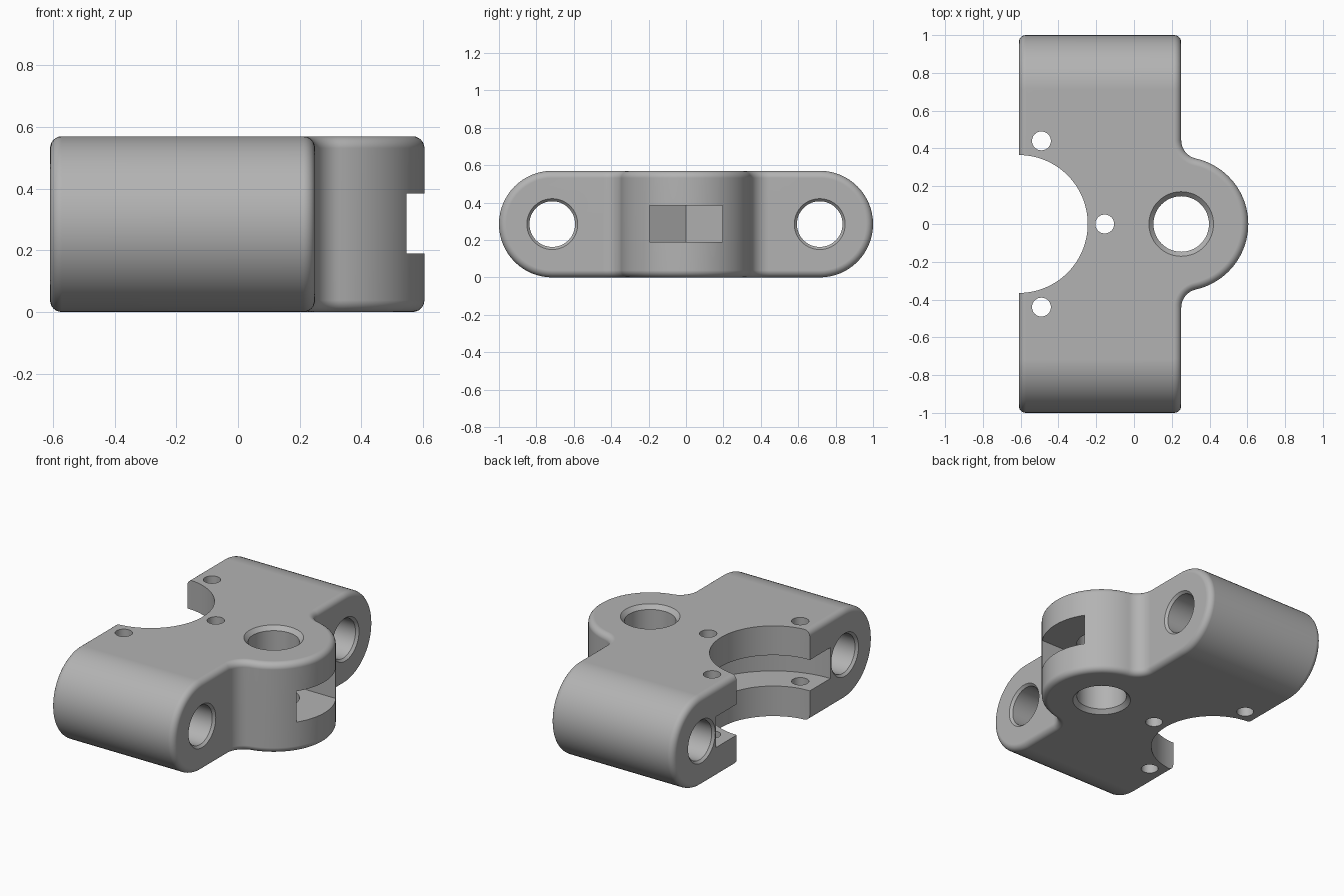
import bpy, bmesh
from math import pi, sin, cos, atan2, sqrt, radians
from mathutils import Matrix, Vector

if "Cube" in bpy.data.objects:
    bpy.data.objects.remove(bpy.data.objects["Cube"], do_unlink=True)

H = 0.57                      # block thickness
MID = H / 2
BACK, FACE = -0.61, 0.25      # flat end planes along x
END_Y = 0.715                 # axis of the rounded ends
BOSS_R, FILLET, EDGE = 0.355, 0.10, 0.038
SLOT_LOW, SLOT_HIGH = 0.19, 0.385


def make_object(name, bm):
    bmesh.ops.recalc_face_normals(bm, faces=bm.faces[:])
    mesh = bpy.data.meshes.new(name)
    bm.to_mesh(mesh)
    bm.free()
    obj = bpy.data.objects.new(name, mesh)
    bpy.context.scene.collection.objects.link(obj)
    return obj


def arc(cx, cy, r, a0, a1, n):
    steps = [a0 + (a1 - a0) * i / n for i in range(n + 1)]
    return [(cx + r * cos(a), cy + r * sin(a)) for a in steps]


def prism(outline, z0, z1):
    bm = bmesh.new()
    base = bm.faces.new([bm.verts.new((x, y, z0)) for x, y in outline])
    ext = bmesh.ops.extrude_face_region(bm, geom=[base])
    top = [g for g in ext["geom"] if isinstance(g, bmesh.types.BMVert)]
    bmesh.ops.translate(bm, verts=top, vec=(0, 0, z1 - z0))
    return bm


def cylinder(cx, cy, r, z0, z1, n=64):
    return prism(arc(cx, cy, r, 0, 2 * pi, n)[:-1], z0, z1)


def chamfered_bore(r, r_mouth, depth, half, n=64):
    """Cutter along z, widening at both mouths and running past them."""
    over = 0.05
    slope = (r_mouth - r) / depth * over
    profile = [(r_mouth + slope, -half - over), (r, -half + depth),
               (r, half - depth), (r_mouth + slope, half + over)]
    bm = bmesh.new()
    rings = [[bm.verts.new((x, y, z)) for x, y in arc(0, 0, rad, 0, 2 * pi, n)[:-1]]
             for rad, z in profile]
    for a, b in zip(rings, rings[1:]):
        for i in range(n):
            j = (i + 1) % n
            bm.faces.new((a[i], a[j], b[j], b[i]))
    bm.faces.new(rings[0])
    bm.faces.new(rings[-1])
    return bm


# Block outline with the round boss blended into its face
fy = sqrt((BOSS_R + FILLET) ** 2 - FILLET ** 2)
tangent = atan2(fy, FILLET)
outline = [(BACK, -END_Y), (FACE, -END_Y)]
outline += arc(FACE + FILLET, -fy, FILLET, pi, pi - tangent, 12)[:-1]
outline += arc(FACE, 0, BOSS_R, -tangent, tangent, 48)
outline += arc(FACE + FILLET, fy, FILLET, tangent - pi, -pi, 12)[1:]
outline += [(FACE, END_Y), (BACK, END_Y)]
bm = prism(outline, 0, H)

# Half-round ends, swept from the top edge down to the bottom edge
for side in (1, -1):
    def on_end(v):
        return abs(v.co.y - side * END_Y) < 1e-4
    flat = [f for f in bm.faces if all(on_end(v) for v in f.verts)]
    bmesh.ops.delete(bm, geom=flat, context="FACES_ONLY")
    rim = [e for e in bm.edges if all(on_end(v) and v.co.z > MID for v in e.verts)]
    bmesh.ops.spin(bm, geom=rim + list(rim[0].verts), cent=(0, side * END_Y, MID),
                   axis=(1, 0, 0), angle=-side * pi, steps=32)
    bmesh.ops.remove_doubles(bm, verts=bm.verts[:], dist=1e-4)
    bmesh.ops.holes_fill(bm, edges=[e for e in bm.edges if e.is_boundary], sides=0)
    seam = [e for e in bm.edges if all(on_end(v) for v in e.verts)
            and abs(e.verts[0].co.z - e.verts[1].co.z) > H * 0.9]
    bmesh.ops.dissolve_edges(bm, edges=seam, use_verts=False)

# Rounded outer edges
bmesh.ops.recalc_face_normals(bm, faces=bm.faces[:])
sharp = [e for e in bm.edges if e.is_manifold and e.calc_face_angle() > radians(60)]
bmesh.ops.bevel(bm, geom=sharp, offset=EDGE, offset_type="OFFSET", segments=6,
                profile=0.5, affect="EDGES", clamp_overlap=False)
block = make_object("mounting_block", bm)

# Cutters: round seat, flange groove and bolt holes
LOW, HIGH = -0.1, H + 0.1
cutters = [("round_seat", cylinder(BACK, 0, 0.365, LOW, HIGH, 96)),
           ("flange_groove", cylinder(BACK, 0, 0.57, SLOT_LOW, SLOT_HIGH, 96))]
for x, y in ((-0.49, 0.44), (-0.49, -0.44), (-0.155, 0)):
    cutters.append(("bolt_hole", cylinder(x, y, 0.05, LOW, HIGH, 40)))

# Boss bore and the hexagonal nut pocket open to the boss side
bore = chamfered_bore(0.147, 0.171, 0.025, MID)
bmesh.ops.translate(bore, verts=bore.verts[:], vec=(FACE, 0, MID))
cutters.append(("boss_bore", bore))
w = 0.195
corner = w / cos(pi / 6)
pocket = [(FACE - corner, 0), (FACE - corner / 2, -w), (0.8, -w),
          (0.8, w), (FACE - corner / 2, w)]
cutters.append(("nut_pocket", prism(pocket, SLOT_LOW, SLOT_HIGH)))

# Bores through the two rounded ends
for side in (1, -1):
    bore = chamfered_bore(0.122, 0.136, 0.015, (FACE - BACK) / 2)
    place = Matrix.Translation(Vector(((FACE + BACK) / 2, side * END_Y, MID)))
    bmesh.ops.transform(bore, matrix=place @ Matrix.Rotation(pi / 2, 4, "Y"),
                        verts=bore.verts[:])
    cutters.append(("end_bore", bore))

bpy.ops.object.select_all(action="DESELECT")
bpy.context.view_layer.objects.active = block
block.select_set(True)
for name, cut_bm in cutters:
    cutter = make_object(name, cut_bm)
    cutter.hide_render = True
    mod = block.modifiers.new(name, "BOOLEAN")
    mod.operation, mod.solver, mod.object = "DIFFERENCE", "EXACT", cutter
    bpy.ops.object.modifier_apply(modifier=mod.name)
    bpy.data.objects.remove(cutter, do_unlink=True)

# Material and shading
grey = bpy.data.materials.new("plain_grey")
grey.use_nodes = True
colour = (0.45, 0.45, 0.45, 1)
grey.diffuse_color = colour
grey.node_tree.nodes["Principled BSDF"].inputs["Base Color"].default_value = colour
block.data.materials.clear()
block.data.materials.append(grey)
bpy.ops.object.shade_smooth_by_angle(angle=radians(25))
weighted = block.modifiers.new("even_shading", "WEIGHTED_NORMAL")
weighted.keep_sharp = True
